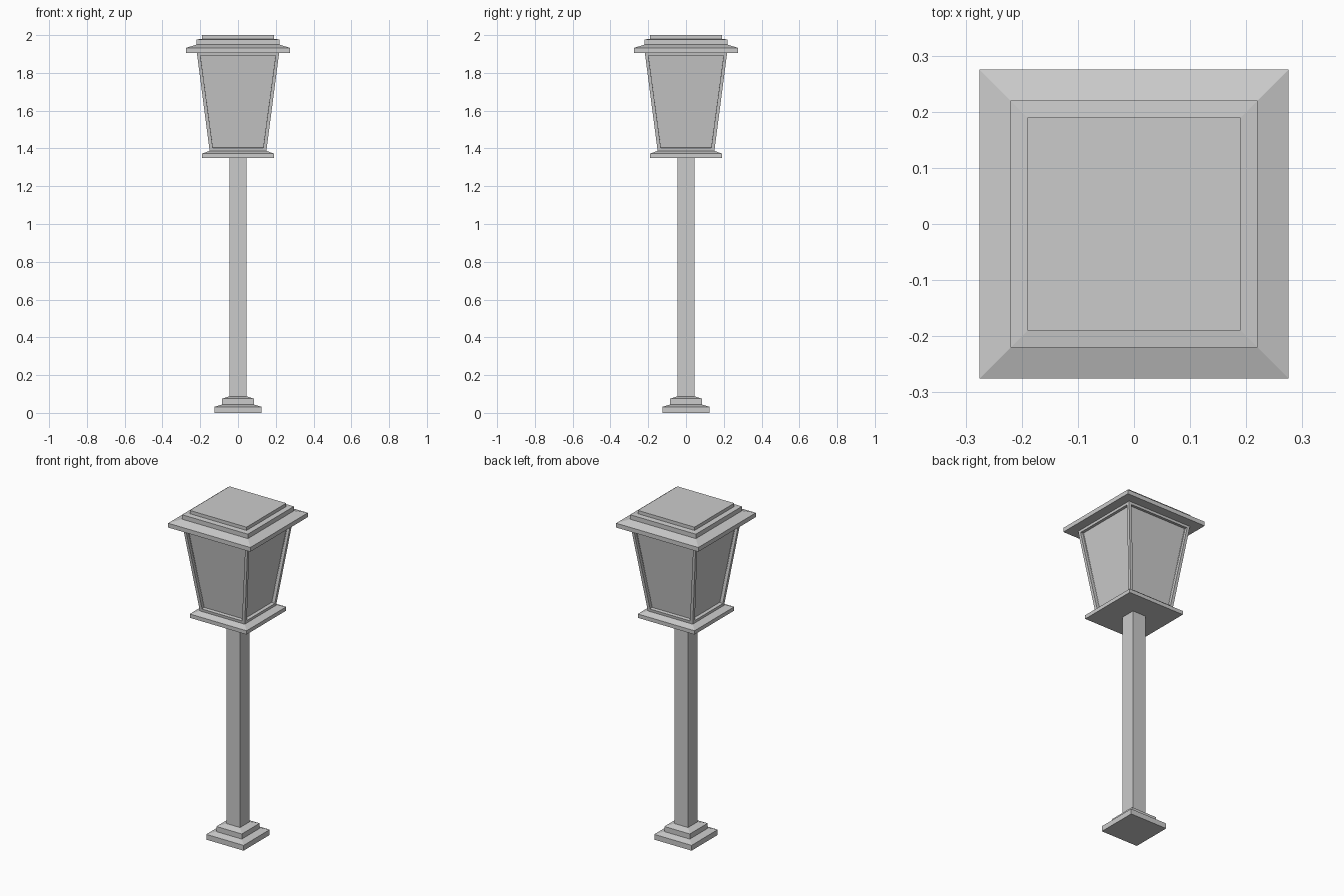
import bpy, bmesh

if "Cube" in bpy.data.objects:
    bpy.data.objects.remove(bpy.data.objects["Cube"])

def square_loft(name, profile, panel=None):
    """Stack square rings from (half_width, z) pairs; optionally recess the side faces."""
    bm = bmesh.new()
    rings = [[bm.verts.new((sx * h, sy * h, z))
              for sx, sy in ((-1, -1), (1, -1), (1, 1), (-1, 1))] for h, z in profile]
    sides = []
    for a, b in zip(rings, rings[1:]):
        for i in range(4):
            j = (i + 1) % 4
            sides.append(bm.faces.new((a[i], a[j], b[j], b[i])))
    bm.faces.new(rings[0][::-1])
    bm.faces.new(rings[-1])
    bm.normal_update()
    if panel:
        border, depth = panel
        bmesh.ops.inset_individual(bm, faces=sides, thickness=border)
        bmesh.ops.inset_individual(bm, faces=sides, thickness=0, depth=-depth)
    mesh = bpy.data.meshes.new(name)
    bm.to_mesh(mesh)
    bm.free()
    obj = bpy.data.objects.new(name, mesh)
    bpy.context.collection.objects.link(obj)
    return obj

# Stepped foot
square_loft("foot", [(0.125, 0), (0.125, 0.032), (0.085, 0.044),
                     (0.085, 0.075), (0.045, 0.088)])
# Square post
square_loft("post", [(0.045, 0.08), (0.045, 1.352)])
# Tray under the lantern
square_loft("lantern_tray", [(0.19, 1.35), (0.19, 1.373), (0.15, 1.387)])
# Tapered lantern body with four recessed panes
square_loft("lantern_body", [(0.15, 1.385), (0.218, 1.908)], panel=(0.025, 0.02))
# Stepped roof with sloped eaves
square_loft("roof", [(0.275, 1.906), (0.275, 1.932), (0.22, 1.95), (0.22, 1.977),
                     (0.19, 1.98), (0.19, 2.0)])
